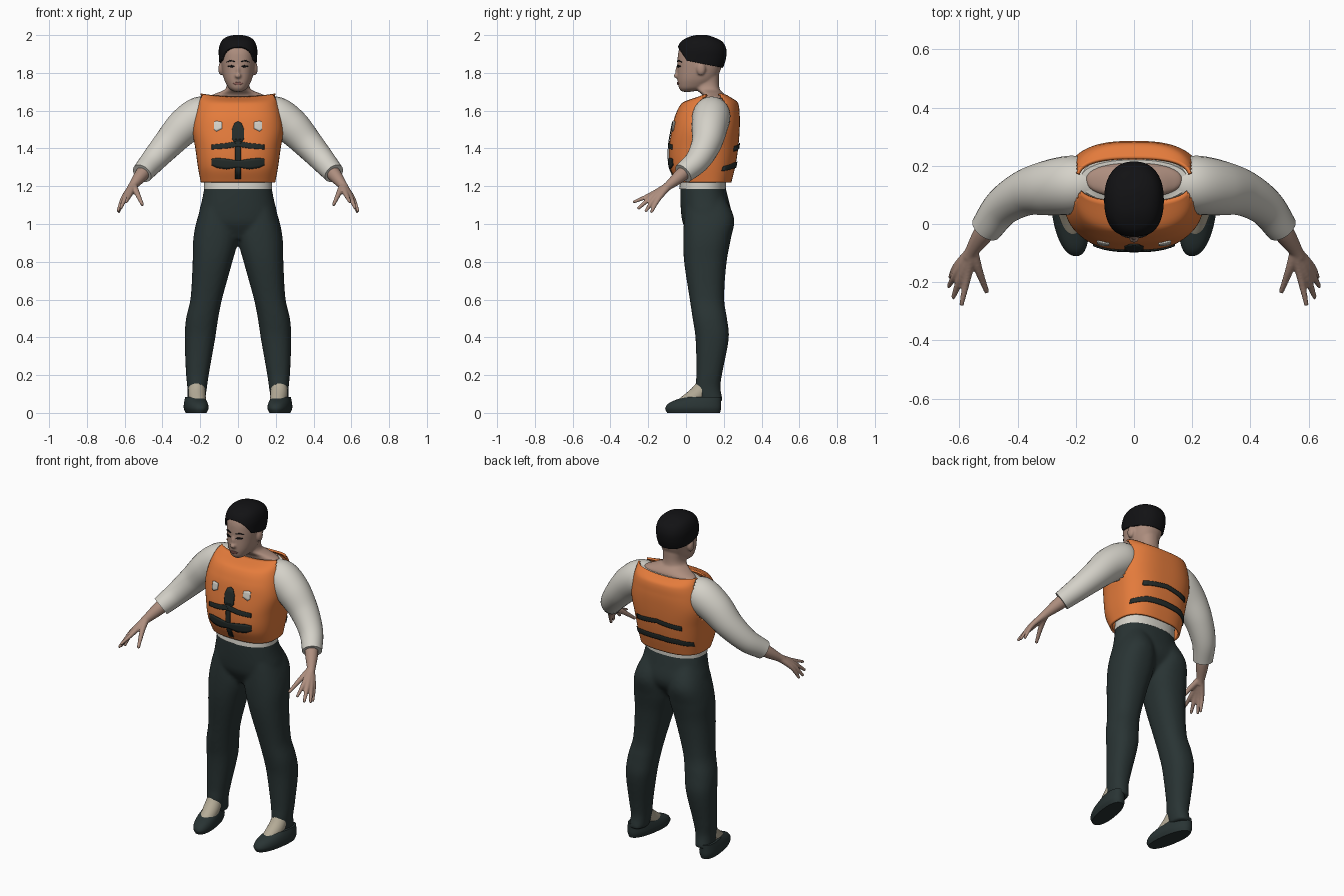
import bpy, bmesh, math
from mathutils import Vector, Matrix

cube = bpy.data.objects.get("Cube")
if cube:
    bpy.data.objects.remove(cube, do_unlink=True)


def material(name, r, g, b):
    m = bpy.data.materials.new(name)
    m.diffuse_color = (r, g, b, 1)
    m.use_nodes = True
    bsdf = m.node_tree.nodes["Principled BSDF"]
    bsdf.inputs["Base Color"].default_value = (r, g, b, 1)
    bsdf.inputs["Roughness"].default_value = 0.8
    return m


SKIN = material("skin", 0.42, 0.27, 0.21)
HAIR = material("black hair", 0.006, 0.006, 0.007)
ORANGE = material("vest orange", 0.78, 0.2, 0.045)
WHITE = material("shirt white", 0.66, 0.64, 0.58)
DARK = material("dark trousers", 0.022, 0.034, 0.034)
STRAP = material("strap grey", 0.018, 0.025, 0.023)
SOCK = material("sock beige", 0.46, 0.41, 0.31)
LIP = material("lips", 0.3, 0.13, 0.11)


def sample(rows, t):
    """Smooth cubic interpolation of rows keyed on their first value."""
    n = len(rows)
    i = max(k for k in range(n - 1) if k == 0 or rows[k][0] <= t)
    a, b = rows[i], rows[i + 1]
    p, q = rows[max(i - 1, 0)], rows[min(i + 2, n - 1)]
    h = b[0] - a[0]
    u = min(max((t - a[0]) / h, 0), 1)
    out = []
    for k in range(1, len(a)):
        m0 = (b[k] - p[k]) / (b[0] - p[0]) * h
        m1 = (q[k] - a[k]) / (q[0] - a[0]) * h
        out.append((2*u**3 - 3*u*u + 1) * a[k] + (u**3 - 2*u*u + u) * m0
                   + (3*u*u - 2*u**3) * b[k] + (u**3 - u*u) * m1)
    return out


def skin_rings(bm, rings, cap):
    loops = [[bm.verts.new(p) for p in r] for r in rings]
    n = len(loops[0])
    for a, b in zip(loops, loops[1:]):
        for i in range(n):
            j = (i + 1) % n
            bm.faces.new((a[i], a[j], b[j], b[i]))
    if cap:
        bm.faces.new(loops[0][::-1])
        bm.faces.new(loops[-1])


def sym(rows):
    """Turn (z, half width, front, back) into (z, left, right, front, back)."""
    return [(z, -a, a, f, b) for z, a, f, b in rows]


def loft(bm, rows, power=2.3, cap=True, sides=48, layers=40):
    """Stack of rounded sections up the z axis."""
    rings = []
    for k in range(layers + 1):
        z = rows[0][0] + (rows[-1][0] - rows[0][0]) * k / layers
        x0, x1, y0, y1 = sample(rows, z)
        ring = []
        for i in range(sides):
            w = 2 * math.pi * i / sides
            c, s = math.cos(w), math.sin(w)
            px = math.copysign(abs(c) ** (2 / power), c)
            py = math.copysign(abs(s) ** (2 / power), s)
            ring.append(((x0 + x1) / 2 + px * (x1 - x0) / 2,
                         (y0 + y1) / 2 + py * (y1 - y0) / 2, z))
        rings.append(ring)
    skin_rings(bm, rings, cap)


def tube(bm, points, sides=24, steps=8):
    """Round limb through (x, y, z, radius) points."""
    rows = [(i, *p) for i, p in enumerate(points)]
    total = (len(points) - 1) * steps
    path = [sample(rows, k / steps) for k in range(total + 1)]
    rings = []
    for k, (x, y, z, r) in enumerate(path):
        t = Vector(path[min(k + 1, total)][:3]) - Vector(path[max(k - 1, 0)][:3])
        u = t.cross(Vector((0, 0, 1))).normalized()
        v = u.cross(t).normalized()
        rings.append([Vector((x, y, z)) + r * (math.cos(w) * u + math.sin(w) * v)
                      for w in (2 * math.pi * i / sides for i in range(sides))])
    skin_rings(bm, rings, True)


def ball(bm, centre, radii):
    bmesh.ops.create_uvsphere(bm, u_segments=20, v_segments=14, radius=1,
                              matrix=Matrix.Translation(centre) @ Matrix.Diagonal((*radii, 1)))


def finish(bm, name, mat, mirror=False, voxel=0, thick=0, offset=-1, recalc=True):
    if recalc:
        bmesh.ops.recalc_face_normals(bm, faces=bm.faces)
    me = bpy.data.meshes.new(name)
    bm.to_mesh(me)
    bm.free()
    me.materials.append(mat)
    for p in me.polygons:
        p.use_smooth = True
    me.set_sharp_from_angle(angle=math.radians(50))
    ob = bpy.data.objects.new(name, me)
    bpy.context.collection.objects.link(ob)
    if mirror:
        ob.modifiers.new("mirror", "MIRROR").use_mirror_merge = False
    if voxel:
        r = ob.modifiers.new("fuse", "REMESH")
        r.mode, r.voxel_size, r.use_smooth_shade = "VOXEL", voxel, True
        s = ob.modifiers.new("soften", "SMOOTH")
        s.factor, s.iterations = 0.5, 5
    if thick:
        s = ob.modifiers.new("thickness", "SOLIDIFY")
        s.thickness, s.offset = thick, offset
    return ob


def plate(name, rows, power, columns, mat, side=-1, mirror=False, lift=0.004):
    """Thin patch hugging a loft; columns are (x, low z, high z)."""
    bm = bmesh.new()
    grid = []
    for a, b in zip(columns, columns[1:]):
        for k in range(7):
            x, lo, hi = (p + (q - p) * k / 6 for p, q in zip(a, b))
            col = []
            for j in range(5):
                z = lo + (hi - lo) * j / 4
                x0, x1, y0, y1 = sample(rows, z)
                d = max(1 - abs(x / x1) ** power, 0) ** (1 / power)
                y = (y0 + y1) / 2 + side * (d * (y1 - y0) / 2 + lift)
                col.append(bm.verts.new((x, y, z)))
            grid.append(col)
    for a, b in zip(grid, grid[1:]):
        for j in range(4):
            bm.faces.new((a[j], b[j], b[j + 1], a[j + 1]))
    bmesh.ops.remove_doubles(bm, verts=bm.verts, dist=0.0001)
    if side > 0:
        bmesh.ops.reverse_faces(bm, faces=bm.faces)
    finish(bm, name, mat, mirror, thick=0.005, offset=0, recalc=False)


def both(half):
    """Mirror columns given from the centre outwards."""
    return [(-x, a, b) for x, a, b in half[::-1] if x] + half


# Trousers: pelvis and two legs fused
leg = [(.06, .175, .268, .07, .197), (.13, .165, .268, .05, .182), (.2, .155, .275, .055, .19),
       (.4, .12, .282, .05, .227), (.5, .105, .275, .035, .217), (.6, .085, .252, .02, .202),
       (.8, .03, .24, -.01, .215), (.92, .0, .237, -.015, .237), (1.03, .01, .215, -.01, .255),
       (1.15, .02, .17, 0, .2)]
pelvis = sym([(.92, .11, .03, .17), (1, .2, -.015, .23), (1.05, .208, -.025, .242),
              (1.13, .19, -.03, .225), (1.21, .175, -.03, .205)])
bm = bmesh.new()
loft(bm, leg)
loft(bm, [(z, -b, -a, f, k) for z, a, b, f, k in leg])
loft(bm, pelvis)
finish(bm, "trousers", DARK, voxel=0.011)

# Shoes and socks
bm = bmesh.new()
loft(bm, [(0, .175, .275, -.1, .18), (.025, .165, .285, -.11, .186),
          (.055, .168, .282, -.085, .186), (.085, .178, .272, -.01, .186)], layers=12)
for v in bm.verts:
    v.co.x += 0.15 * (v.co.y - 0.06)
finish(bm, "shoes", DARK, mirror=True)
bm = bmesh.new()
tube(bm, [(.218, .1, .15, .042), (.217, .06, .095, .046), (.21, -.01, .045, .04), (.208, -.04, .03, .03)])
finish(bm, "socks", SOCK, mirror=True)

# Shirt body and sleeves
bm = bmesh.new()
loft(bm, sym([(1.185, .18, -.036, .212), (1.25, .18, -.03, .215), (1.4, .19, -.04, .24),
              (1.55, .2, -.02, .25), (1.64, .195, .05, .23), (1.668, .185, .075, .22)]))
finish(bm, "shirt_body", WHITE)
bm = bmesh.new()
tube(bm, [(.13, .14, 1.6, .075), (.2, .135, 1.575, .1), (.285, .125, 1.515, .096),
          (.37, .108, 1.425, .08), (.45, .06, 1.335, .066), (.508, -.015, 1.268, .055)])
finish(bm, "sleeves", WHITE, mirror=True)

# Forearms and hands; finger bones overlap to form the palm
bm = bmesh.new()
wrist = (.555, -.09, 1.205, .024)
tube(bm, [(.47, .03, 1.31, .04), (.515, -.03, 1.255, .036), wrist, (.568, -.115, 1.185, .022)])
for knuckle, tip in (((.535, -.155, 1.165, .015), (.505, -.235, 1.1, .009)),
                     ((.573, -.185, 1.155, .014), (.593, -.28, 1.115, .008)),
                     ((.593, -.18, 1.145, .015), (.622, -.255, 1.08, .008)),
                     ((.607, -.165, 1.137, .014), (.637, -.215, 1.065, .008)),
                     ((.61, -.145, 1.133, .013), (.632, -.185, 1.06, .008))):
    tube(bm, [(*wrist[:3], .02), knuckle, tip], sides=14)
finish(bm, "forearms_and_hands", SKIN, mirror=True, voxel=0.005)

# Life vest: open shell with arm holes and a dipped neckline
vest = sym([(1.22, .197, -.05, .24), (1.3, .212, -.085, .26), (1.4, .226, -.09, .276),
            (1.5, .242, -.075, .284), (1.58, .232, -.055, .284), (1.65, .212, -.012, .272),
            (1.695, .2, .075, .228)])
bm = bmesh.new()
loft(bm, vest, 2.7, cap=False, sides=96, layers=60)
hole = [f for f in bm.faces for c in [f.calc_center_median()]
        if abs(c.x) > .1 and ((c.y - .14) / .08) ** 2 + ((c.z - 1.57) / .135) ** 2 < 1]
bmesh.ops.delete(bm, geom=hole, context="FACES")
for v in bm.verts:
    if v.co.z > 1.64:
        v.co.z -= .02 * (1 - (v.co.x / .22) ** 2) * (v.co.z - 1.64) / .055
finish(bm, "life_vest", ORANGE, thick=0.012)

# Vest straps, buckle post and chest patches
for name, half, side in (
        ("front_upper_strap", [(0, 1.41, 1.44), (.06, 1.4, 1.428), (.14, 1.395, 1.42)], -1),
        ("front_lower_strap", [(0, 1.3, 1.335), (.06, 1.29, 1.345), (.11, 1.297, 1.35), (.14, 1.312, 1.345)], -1),
        ("front_post", [(0, 1.24, 1.45), (.015, 1.24, 1.45)], -1),
        ("front_buckle", [(0, 1.42, 1.543), (.018, 1.43, 1.535), (.032, 1.45, 1.5)], -1),
        ("back_upper_strap", [(0, 1.405, 1.43), (.15, 1.385, 1.412)], 1),
        ("back_lower_strap", [(0, 1.3, 1.33), (.12, 1.295, 1.325), (.19, 1.28, 1.305)], 1)):
    plate(name, vest, 2.7, both(half), STRAP, side)
plate("chest_patches", vest, 2.7, [(.085, 1.505, 1.54), (.115, 1.49, 1.545), (.127, 1.5, 1.54)],
      WHITE, mirror=True)

# Head, neck, nose and ears fused
head = [(1.7, .02, -.02, .03), (1.715, .045, -.035, .09), (1.74, .062, -.042, .13),
        (1.77, .075, -.045, .16), (1.82, .085, -.045, .185), (1.87, .09, -.045, .2),
        (1.92, .09, -.038, .2), (1.96, .075, -.015, .175), (1.983, .045, .03, .125), (1.99, .01, .06, .1)]
bm = bmesh.new()
loft(bm, sym(head))
loft(bm, sym([(1.6, .16, .1, .2), (1.67, .165, .09, .21), (1.69, .12, .08, .2),
              (1.715, .066, .05, .178), (1.8, .062, .03, .175)]))
ball(bm, (0, -.047, 1.785), (.018, .019, .014))
ball(bm, (0, -.041, 1.81), (.011, .015, .036))
for s in (-1, 1):
    ball(bm, (s * .09, .08, 1.822), (.014, .024, .036))
finish(bm, "head", SKIN, voxel=0.006)

# Hair cap trimmed by a fringe slope and a nape slope
bm = bmesh.new()
loft(bm, sym([(z + .01, a + .011, f - .007, b + .012) for z, a, f, b in head[3:]]), cap=False, layers=48)
bmesh.ops.holes_fill(bm, edges=[e for e in bm.edges if e.is_boundary and e.verts[0].co.z > 1.9])
for slope in (1.5, .2):
    bmesh.ops.bisect_plane(bm, geom=bm.verts[:] + bm.edges[:] + bm.faces[:],
                           plane_co=(0, .005, 1.865), plane_no=(0, slope, 1), clear_inner=True)
finish(bm, "hair", HAIR, thick=0.012)

# Face details
face = sym(head)
plate("eyes", face, 2.3, [(.018, 1.831, 1.835), (.035, 1.829, 1.841), (.053, 1.833, 1.837)], HAIR, mirror=True, lift=.002)
plate("eyebrows", face, 2.3, [(.016, 1.857, 1.862), (.04, 1.862, 1.868), (.06, 1.856, 1.859)], HAIR, mirror=True, lift=.002)
plate("lips", face, 2.3, both([(0, 1.735, 1.75), (.012, 1.737, 1.751), (.026, 1.743, 1.745)]), LIP, lift=.002)
